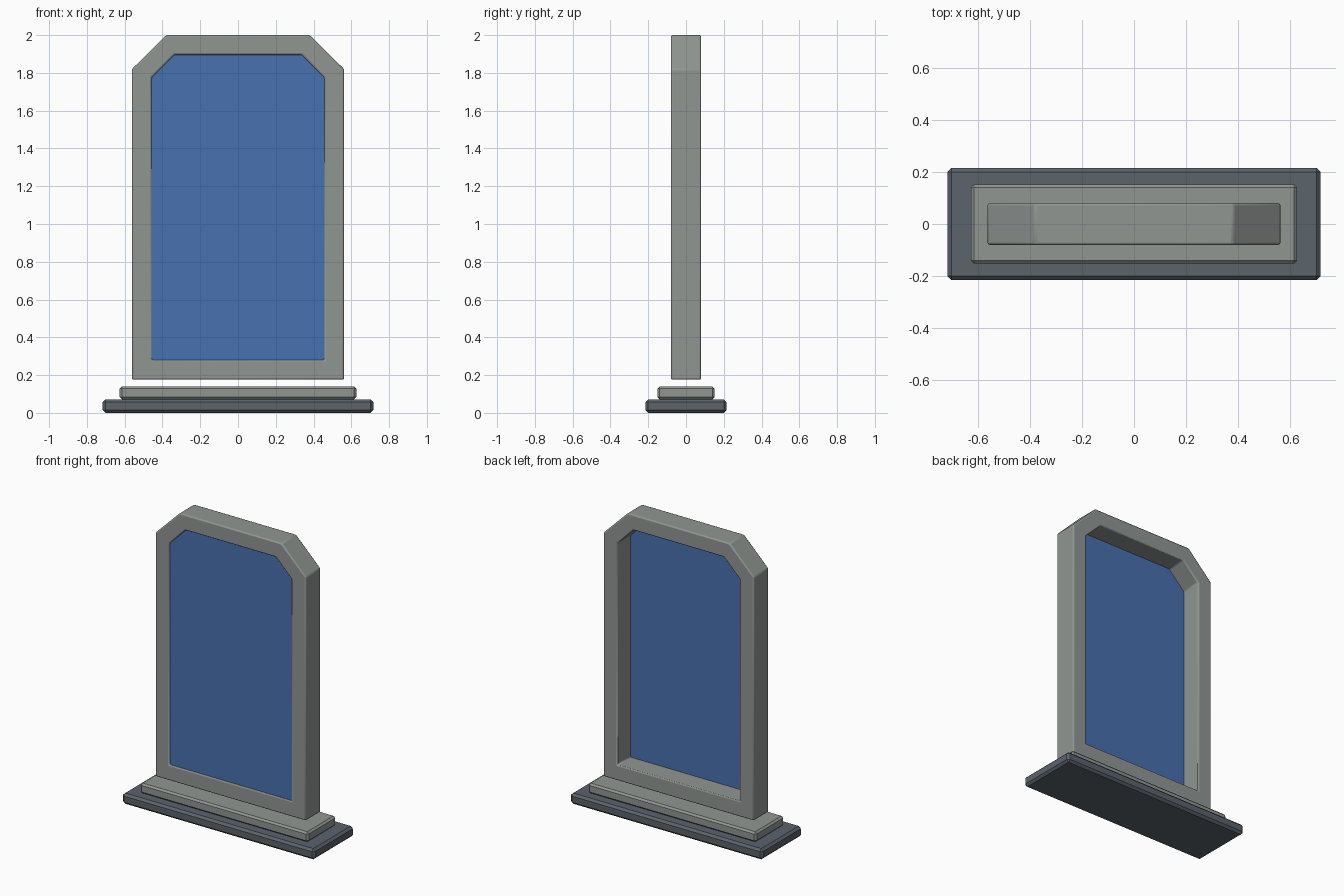
import bpy
import bmesh

cube = bpy.data.objects.get("Cube")
if cube:
    bpy.data.objects.remove(cube, do_unlink=True)


def material(name, rgb):
    mat = bpy.data.materials.new(name)
    mat.use_nodes = True
    color = (*rgb, 1.0)
    mat.diffuse_color = color
    mat.node_tree.nodes["Principled BSDF"].inputs["Base Color"].default_value = color
    return mat


stone = material("grey stone", (0.28, 0.305, 0.29))
slate = material("dark slate", (0.105, 0.125, 0.148))
glass = material("blue panel", (0.064, 0.165, 0.43))


def outline(half, bottom, top, cut_x, cut_z):
    """Rectangle with its two upper corners cut off."""
    right = [(half, bottom), (half, cut_z), (cut_x, top)]
    return right + [(-x, z) for x, z in reversed(right)]


def finish(name, bm, mat, bevel=0, segments=1):
    bmesh.ops.recalc_face_normals(bm, faces=bm.faces)
    mesh = bpy.data.meshes.new(name)
    bm.to_mesh(mesh)
    bm.free()
    mesh.materials.append(mat)
    obj = bpy.data.objects.new(name, mesh)
    bpy.context.collection.objects.link(obj)
    if bevel:
        mod = obj.modifiers.new("Bevel", "BEVEL")
        mod.width = bevel
        mod.segments = segments
        mod.limit_method = "ANGLE"
        mod.angle_limit = 0.5
    return obj


def slab(name, half_x, half_y, z0, z1, mat, bevel):
    bm = bmesh.new()
    bmesh.ops.create_cube(bm, size=2)
    for v in bm.verts:
        v.co = (v.co.x * half_x, v.co.y * half_y, z1 if v.co.z > 0 else z0)
    return finish(name, bm, mat, bevel)


# Stepped base
slab("base", 0.717, 0.215, 0, 0.072, slate, 0.015)
slab("plinth", 0.627, 0.152, 0.072, 0.14, stone, 0.012)

# Frame: rings of outer and inner outlines, front and back
outer = outline(0.562, 0.176, 2.0, 0.38, 1.82)
inner = outline(0.457, 0.28, 1.896, 0.337, 1.776)
bm = bmesh.new()
rings = [[bm.verts.new((x, y, z)) for x, z in shape]
         for shape, y in ((outer, -0.08), (outer, 0.08), (inner, 0.08), (inner, -0.08))]
count = len(outer)
for r in range(4):
    a, b = rings[r], rings[(r + 1) % 4]
    for i in range(count):
        j = (i + 1) % count
        bm.faces.new((a[i], a[j], b[j], b[i]))
frame = finish("frame", bm, stone, 0.008, 2)

# Panel set close to the front of the frame
bm = bmesh.new()
face = bm.faces.new([bm.verts.new((x, -0.07, z))
                     for x, z in outline(0.46, 0.277, 1.899, 0.338, 1.778)])
ext = bmesh.ops.extrude_face_region(bm, geom=[face])
bmesh.ops.translate(bm, vec=(0, 0.009, 0),
                    verts=[g for g in ext["geom"] if isinstance(g, bmesh.types.BMVert)])
finish("panel", bm, glass)

# Soft bevels on the frame
bpy.ops.object.select_all(action="DESELECT")
frame.select_set(True)
bpy.context.view_layer.objects.active = frame
bpy.ops.object.shade_smooth_by_angle()
